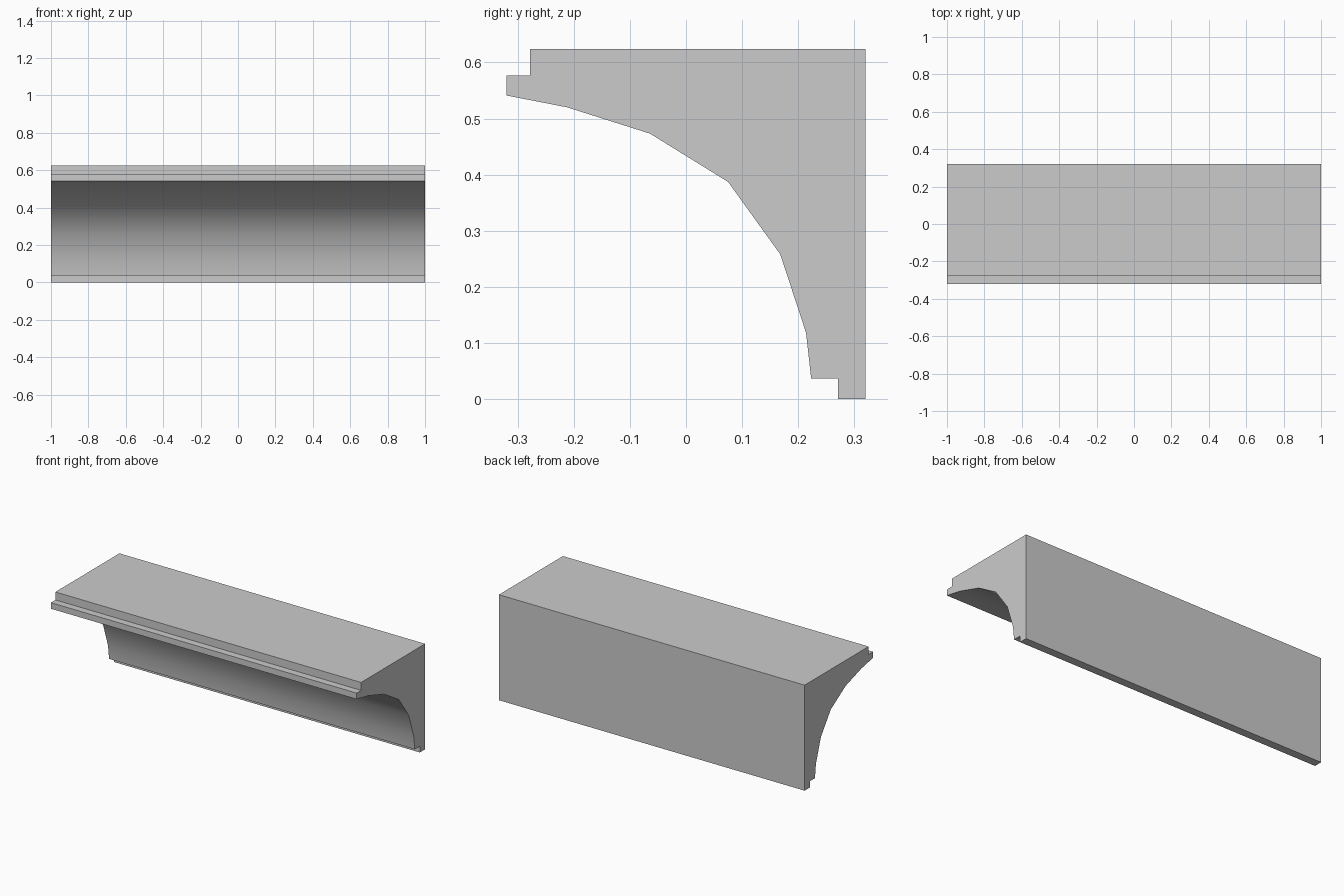
import bpy
import bmesh
import math

cube = bpy.data.objects.get("Cube")
if cube:
    bpy.data.objects.remove(cube, do_unlink=True)

# Plain grey plaster
grey = bpy.data.materials.new("plaster_grey")
grey.use_nodes = True
colour = (0.6, 0.6, 0.6, 1.0)
grey.diffuse_color = colour
grey.node_tree.nodes["Principled BSDF"].inputs["Base Color"].default_value = colour

HALF_LENGTH = 1.0
BACK, TOP = 0.32, 0.624

# Cross-section (y, z): stepped foot, concave cove, stepped lip
foot = [(BACK, 0), (0.271, 0), (0.271, 0.037), (0.223, 0.037)]
cove = [(0.214, 0.118), (0.168, 0.258), (0.075, 0.387),
        (-0.064, 0.473), (-0.212, 0.52)]
lip = [(-0.32, 0.541), (-0.32, 0.577), (-0.278, 0.577), (-0.278, TOP), (BACK, TOP)]

# Extrude the cross-section along x
bm = bmesh.new()
section = bm.faces.new([bm.verts.new((-HALF_LENGTH, y, z)) for y, z in foot + cove + lip])
swept = bmesh.ops.extrude_face_region(bm, geom=[section], use_keep_orig=True)
moved = [v for v in swept["geom"] if isinstance(v, bmesh.types.BMVert)]
bmesh.ops.translate(bm, verts=moved, vec=(2 * HALF_LENGTH, 0, 0))
bmesh.ops.recalc_face_normals(bm, faces=bm.faces)

mesh = bpy.data.meshes.new("cornice_molding")
bm.to_mesh(mesh)
bm.free()
mesh.materials.append(grey)
molding = bpy.data.objects.new("cornice_molding", mesh)
bpy.context.collection.objects.link(molding)

# Smooth cove, crisp steps
bpy.ops.object.select_all(action="DESELECT")
molding.select_set(True)
bpy.context.view_layer.objects.active = molding
bpy.ops.object.shade_smooth_by_angle(angle=math.radians(30))
